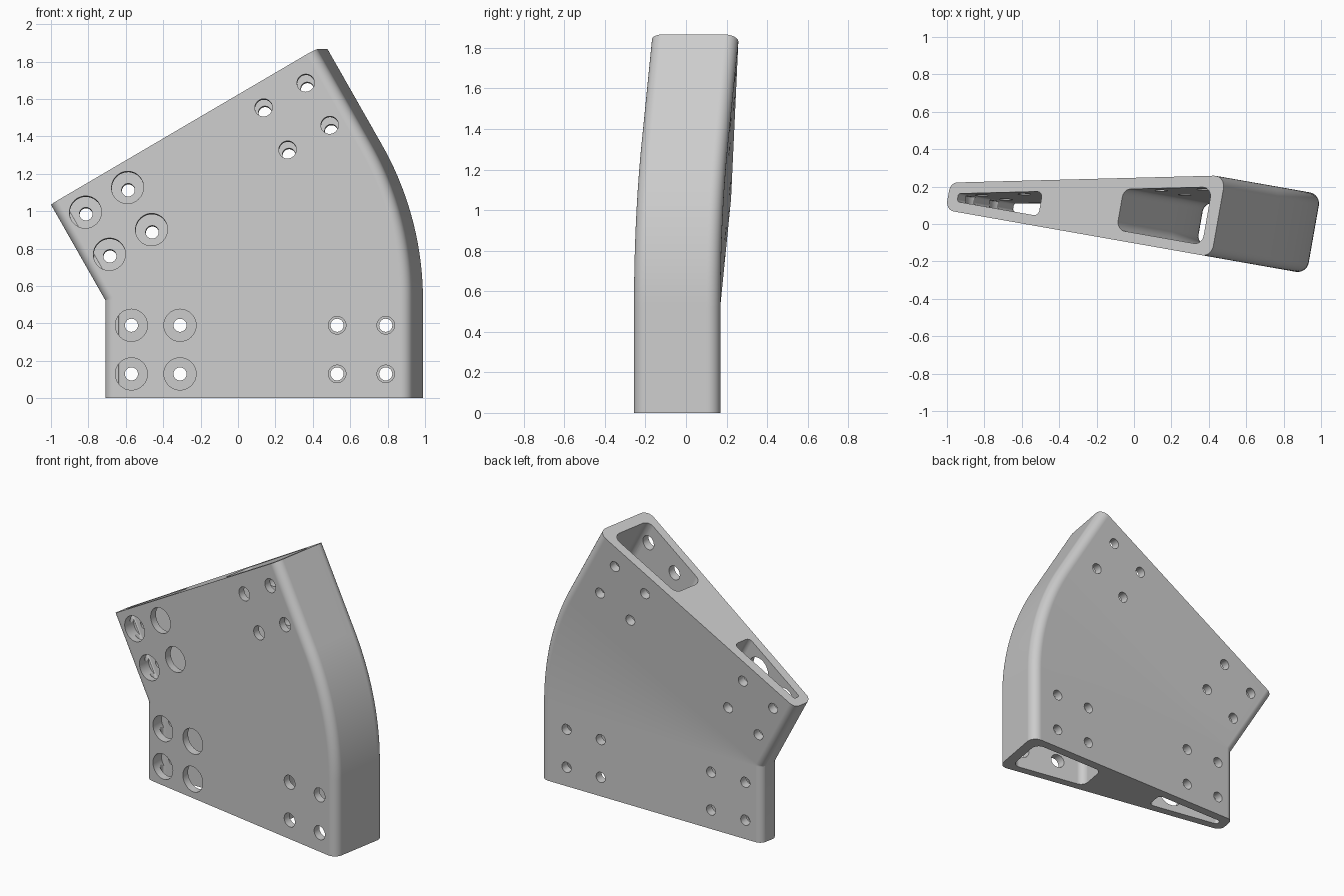
import bpy, bmesh, math
from mathutils import Matrix, Vector

if "Cube" in bpy.data.objects:
    bpy.data.objects.remove(bpy.data.objects["Cube"])

TILT, BEND = math.radians(10), math.radians(30)
LEFT, RIGHT = -0.728, 0.938        # section ends along the tapered front face
LOWER, UPPER = 0.523, 0.589        # straight lengths below and above the bend
FRAME = Matrix.Translation((0, -0.103, 0)) @ Matrix.Rotation(-TILT, 4, 'Z')
PIVOT = Matrix.Translation((LEFT, 0, LOWER))

grey = bpy.data.materials.new("plain grey")
grey.use_nodes = True
grey.diffuse_color = (0.6, 0.6, 0.6, 1)
grey.node_tree.nodes["Principled BSDF"].inputs["Base Color"].default_value = (0.6, 0.6, 0.6, 1)


def turn(angle):
    """Rotation of the section about the inner corner of the bend."""
    return PIVOT @ Matrix.Rotation(-angle, 4, 'Y') @ PIVOT.inverted()


def back(u, wall=0.0):
    return (0.273 - wall + u * math.sin(TILT)) / math.cos(TILT)


def rounded(corners, radii, steps=8):
    """Counter-clockwise polygon with filleted corners."""
    out, n = [], len(corners)
    for i, r in enumerate(radii):
        p = Vector(corners[i])
        a = (Vector(corners[i - 1]) - p).normalized()
        b = (Vector(corners[(i + 1) % n]) - p).normalized()
        half = a.angle(b) / 2
        centre = p + (a + b).normalized() * r / math.sin(half)
        start = p + a * r / math.tan(half) - centre
        sweep = math.pi - 2 * half
        for k in range(steps + 1):
            t = sweep * k / steps
            c, s = math.cos(t), math.sin(t)
            out.append(centre + Vector((start.x * c - start.y * s, start.x * s + start.y * c)))
    return out


def skin(bm, rings):
    """Join rings of points into a closed tube."""
    loops = [[bm.verts.new(p) for p in ring] for ring in rings]
    n = len(loops[0])
    for lo, hi in zip(loops, loops[1:]):
        for i in range(n):
            j = (i + 1) % n
            bm.faces.new((lo[i], lo[j], hi[j], hi[i]))
    bm.faces.new(loops[0][::-1])
    bm.faces.new(loops[-1])


def sweep_section(bm, section, extra=0.0, steps=24):
    """Straight run, bend, straight run."""
    def ring(z, angle):
        m = FRAME @ turn(angle)
        return [m @ Vector((p.x, p.y, z)) for p in section]
    rings = [ring(-extra, 0)]
    rings += [ring(LOWER, BEND * k / steps) for k in range(steps + 1)]
    rings.append(ring(LOWER + UPPER + extra, BEND))
    skin(bm, rings)


def finish(name, bm):
    bmesh.ops.remove_doubles(bm, verts=bm.verts, dist=1e-5)
    bmesh.ops.recalc_face_normals(bm, faces=bm.faces)
    mesh = bpy.data.meshes.new(name)
    bm.to_mesh(mesh)
    bm.free()
    mesh.materials.append(grey)
    obj = bpy.data.objects.new(name, mesh)
    bpy.context.collection.objects.link(obj)
    return obj


# Tapered bent body
bm = bmesh.new()
sweep_section(bm, rounded([(LEFT, 0), (RIGHT, 0), (RIGHT, back(RIGHT)), (LEFT, back(LEFT))],
                          [0.05, 0.06, 0.06, 0.05]))
body = finish("bent_bracket_body", bm)

# Two channels running through the whole bend
bm = bmesh.new()
for a, b, ra, rb in ((LEFT + 0.06, LEFT + 0.57, 0.015, 0.03),
                     (LEFT + 1.06, RIGHT - 0.07, 0.05, 0.05)):
    sweep_section(bm, rounded([(a, 0.055), (b, 0.055), (b, back(b, 0.06)), (a, back(a, 0.06))],
                              [ra, rb, rb, ra]), extra=0.1)
channels = finish("channel_cutter", bm)

# Stepped bolt holes, square to the back wall at each end
bm = bmesh.new()
top_frame = FRAME @ turn(BEND) @ FRAME.inverted()
for x, wide in ((-0.57, 0.086), (-0.31, 0.086), (0.53, 0.047), (0.79, 0.047)):
    for z in (0.13, 0.39):
        for m, h in ((Matrix.Identity(4), z), (top_frame, LOWER + UPPER - z)):
            rings = []
            for y, r in ((-0.5, wide), (0.106, wide), (0.106, 0.035), (0.4, 0.035)):
                rings.append([m @ Vector((x + r * math.cos(t * math.tau / 32), y,
                                          h + r * math.sin(t * math.tau / 32)))
                              for t in range(32)])
            skin(bm, rings)
holes = finish("bolt_hole_cutter", bm)

# Cut, then remove the cutters
bpy.context.view_layer.objects.active = body
for cutter in (channels, holes):
    mod = body.modifiers.new(cutter.name, 'BOOLEAN')
    mod.operation, mod.solver, mod.object = 'DIFFERENCE', 'EXACT', cutter
    cutter.hide_render = True
    bpy.ops.object.modifier_apply(modifier=mod.name)
for cutter in (channels, holes):
    bpy.data.objects.remove(cutter)

# Smooth fillets with flat main faces
bpy.ops.object.select_all(action='DESELECT')
body.select_set(True)
bpy.ops.object.shade_smooth_by_angle(angle=math.radians(25))
weighted = body.modifiers.new("flat_faces", 'WEIGHTED_NORMAL')
weighted.keep_sharp = True
